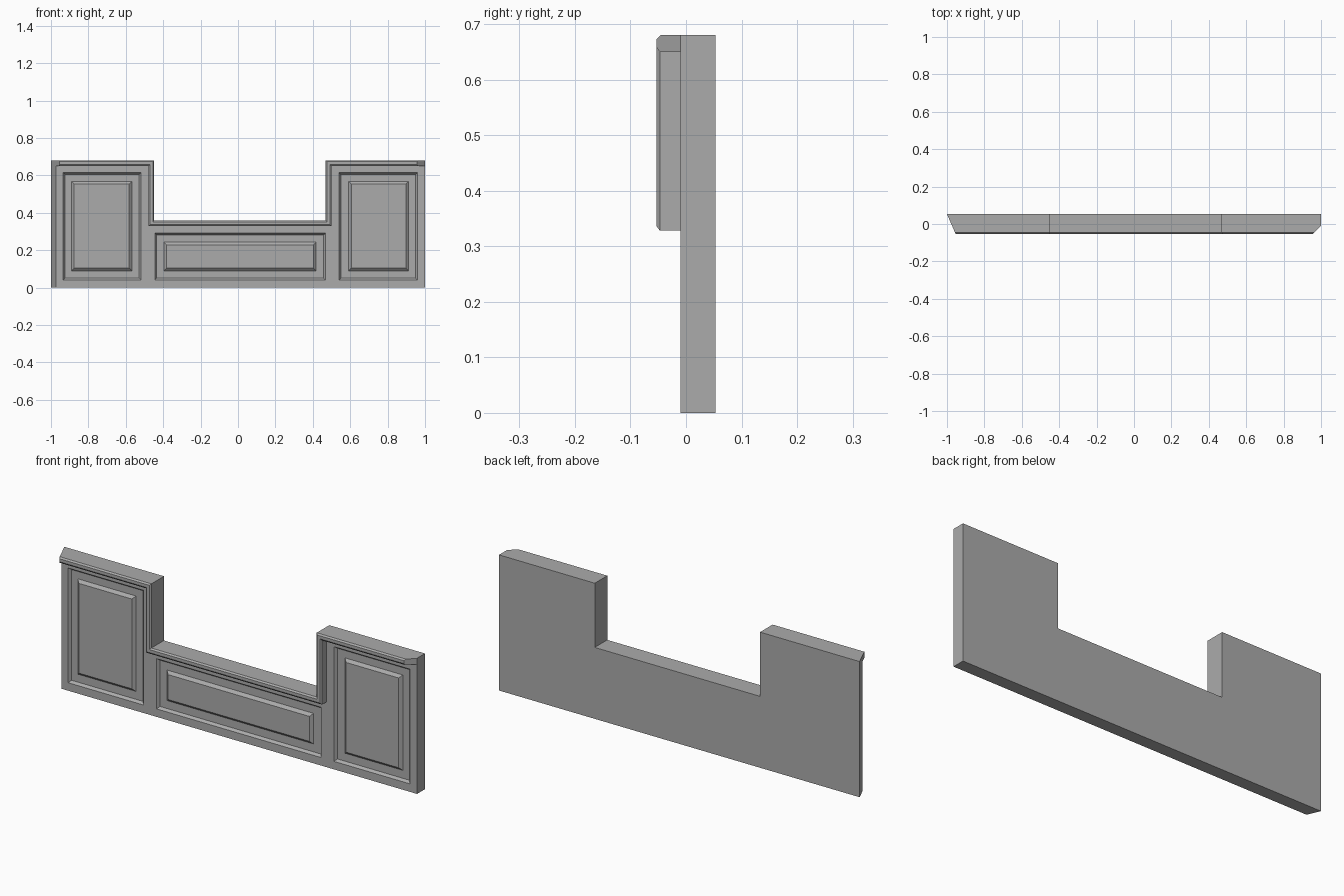
import bpy, bmesh

if "Cube" in bpy.data.objects:
    bpy.data.objects.remove(bpy.data.objects["Cube"])

BACK, FRONT = 0.053, -0.01
TOP, LOW = 0.68, 0.358         # high sides, lowered middle
NL, NR = -0.448, 0.469         # notch sides

# Dark grey paint
grey = bpy.data.materials.new("dark_grey")
grey.diffuse_color = (0.41, 0.41, 0.41, 1)
grey.use_nodes = True
grey.node_tree.nodes["Principled BSDF"].inputs["Base Color"].default_value = grey.diffuse_color


def left_x(y):
    # slanted left end
    return -1 + (BACK - y) * 0.435


def right_x(y):
    # straight end on the board, 45 degree mitre on the moulding
    return 1 - max(0.0, FRONT - y)


def make_object(name, rings, close_path):
    """Skin a list of closed rings of points, capped at the ends or joined in a loop."""
    bm = bmesh.new()
    vs = [[bm.verts.new(p) for p in ring] for ring in rings]
    n, m = len(vs), len(vs[0])
    for i in range(n if close_path else n - 1):
        a, b = vs[i], vs[(i + 1) % n]
        for j in range(m):
            k = (j + 1) % m
            bm.faces.new((a[j], a[k], b[k], b[j]))
    if not close_path:
        bm.faces.new(vs[0])
        bm.faces.new(vs[-1])
    bmesh.ops.recalc_face_normals(bm, faces=bm.faces[:])
    mesh = bpy.data.meshes.new(name)
    bm.to_mesh(mesh)
    bm.free()
    mesh.materials.append(grey)
    ob = bpy.data.objects.new(name, mesh)
    bpy.context.collection.objects.link(ob)
    return ob


# Board: U-shaped outline between back and front planes
def outline(y):
    l, r = left_x(y), right_x(y)
    pts = [(l, 0), (r, 0), (r, TOP), (NR, TOP), (NR, LOW), (NL, LOW), (NL, TOP), (l, TOP)]
    return [(x, y, z) for x, z in pts]


board = make_object("panelled_board", [outline(BACK), outline(FRONT)], False)

# Raised panels: a sloped groove cut around each centre field
FLOOR = FRONT + 0.013
panels = [
    # groove outer x0, x1, z0, z1, then centre field x0, x1, z0, z1
    ((-0.935, -0.518, 0.04, 0.615), (-0.89, -0.568, 0.09, 0.568)),
    ((-0.445, 0.468, 0.04, 0.292), (-0.395, 0.417, 0.09, 0.243)),
    ((0.54, 0.96, 0.04, 0.615), (0.592, 0.912, 0.09, 0.568)),
]


def groove_rings(outer, inner):
    rings = []
    for cx, cz in ((0, 2), (1, 2), (1, 3), (0, 3)):
        sx, sz = (1 if cx == 0 else -1), (1 if cz == 2 else -1)
        prof = [(outer, 0.0, FRONT), (outer, 0.01, FLOOR), (inner, 0.0, FLOOR),
                (inner, 0.014, FRONT), (inner, 0.014, FRONT - 0.02), (outer, 0.0, FRONT - 0.02)]
        rings.append([(r[cx] + sx * d, y, r[cz] + sz * d) for r, d, y in prof])
    return rings


bpy.context.view_layer.objects.active = board
for outer, inner in panels:
    cutter = make_object("groove_cutter", groove_rings(outer, inner), True)
    cutter.hide_render = True
    mod = board.modifiers.new("groove", 'BOOLEAN')
    mod.operation, mod.solver, mod.object = 'DIFFERENCE', 'EXACT', cutter
    bpy.ops.object.modifier_apply(modifier=mod.name)
    bpy.data.objects.remove(cutter)

# Edge moulding: chamfered profile (inset, y) following the stepped top edge
profile = [(0, FRONT), (0, -0.046), (0.007, -0.053), (0.022, -0.053), (0.03, -0.047), (0.03, FRONT)]
rings = [
    [(left_x(y), y, TOP - d) for d, y in profile],
    [(NL - d, y, TOP - d) for d, y in profile],
    [(NL - d, y, LOW - d) for d, y in profile],
    [(NR + d, y, LOW - d) for d, y in profile],
    [(NR + d, y, TOP - d) for d, y in profile],
    [(right_x(y), y, TOP - d) for d, y in profile],
]
make_object("edge_moulding", rings, False)
